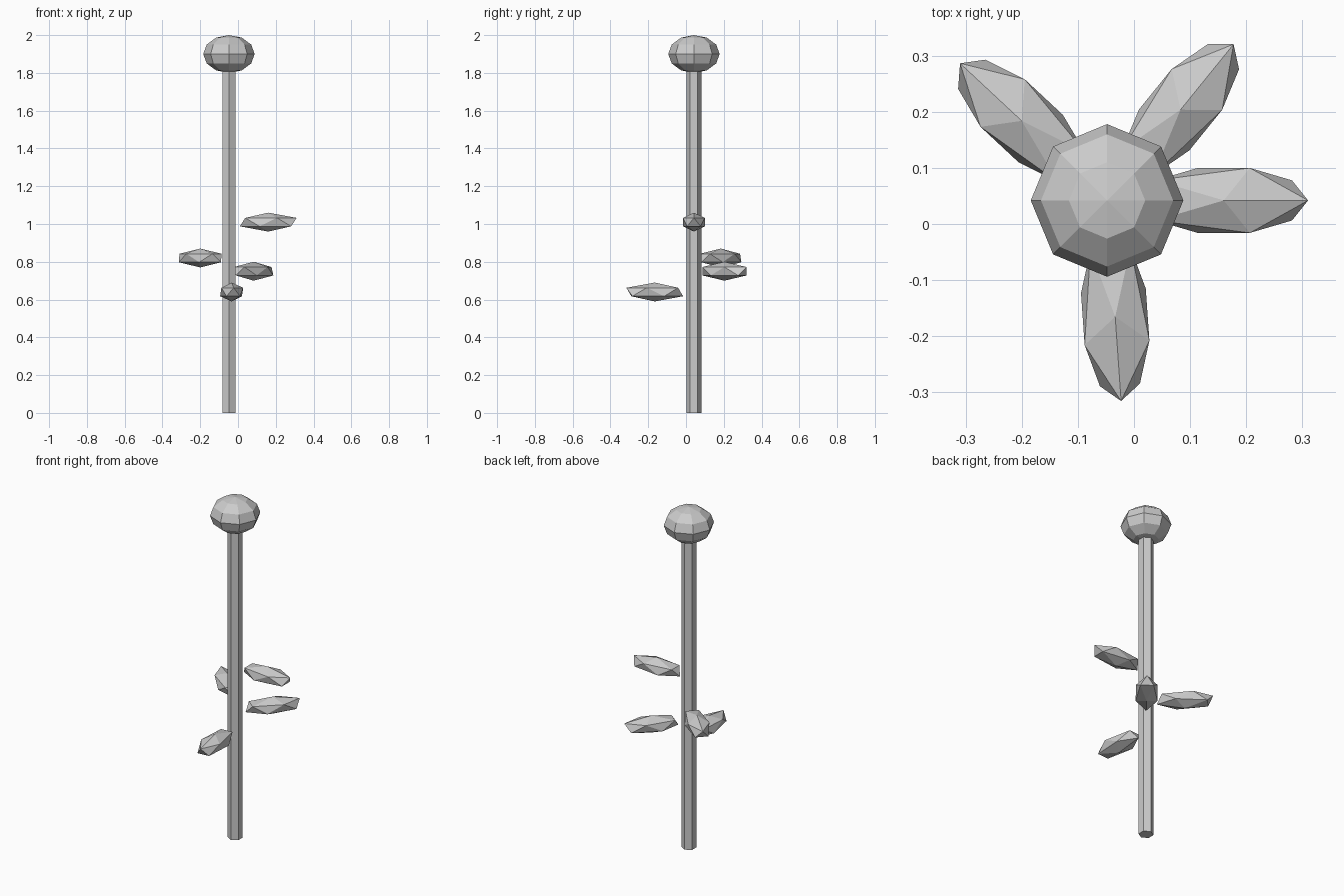
import bpy
from math import radians, cos, sin

if "Cube" in bpy.data.objects:
    bpy.data.objects.remove(bpy.data.objects["Cube"])

CX, CY = -0.048, 0.042  # stem axis

# Six-sided stem
bpy.ops.mesh.primitive_cylinder_add(vertices=6, radius=0.04, depth=1.85,
                                    location=(CX, CY, 0.925))
bpy.context.object.name = "stem"

# Flattened round flower head
bpy.ops.mesh.primitive_uv_sphere_add(segments=8, ring_count=6, radius=1,
                                     location=(CX, CY, 1.9))
head = bpy.context.object
head.name = "flower_head"
head.scale = (0.136, 0.136, 0.1)

# Faceted leaves spiralling round the stem
for i, z in enumerate((1.01, 0.82, 0.64, 0.75)):
    a = radians(137 * i)
    bpy.ops.mesh.primitive_ico_sphere_add(
        subdivisions=1, radius=1,
        location=(CX + 0.208 * cos(a), CY + 0.208 * sin(a), z),
        rotation=(0, 0, a))
    leaf = bpy.context.object
    leaf.name = f"leaf_{i + 1}"
    leaf.scale = (0.168, 0.068, 0.05)
